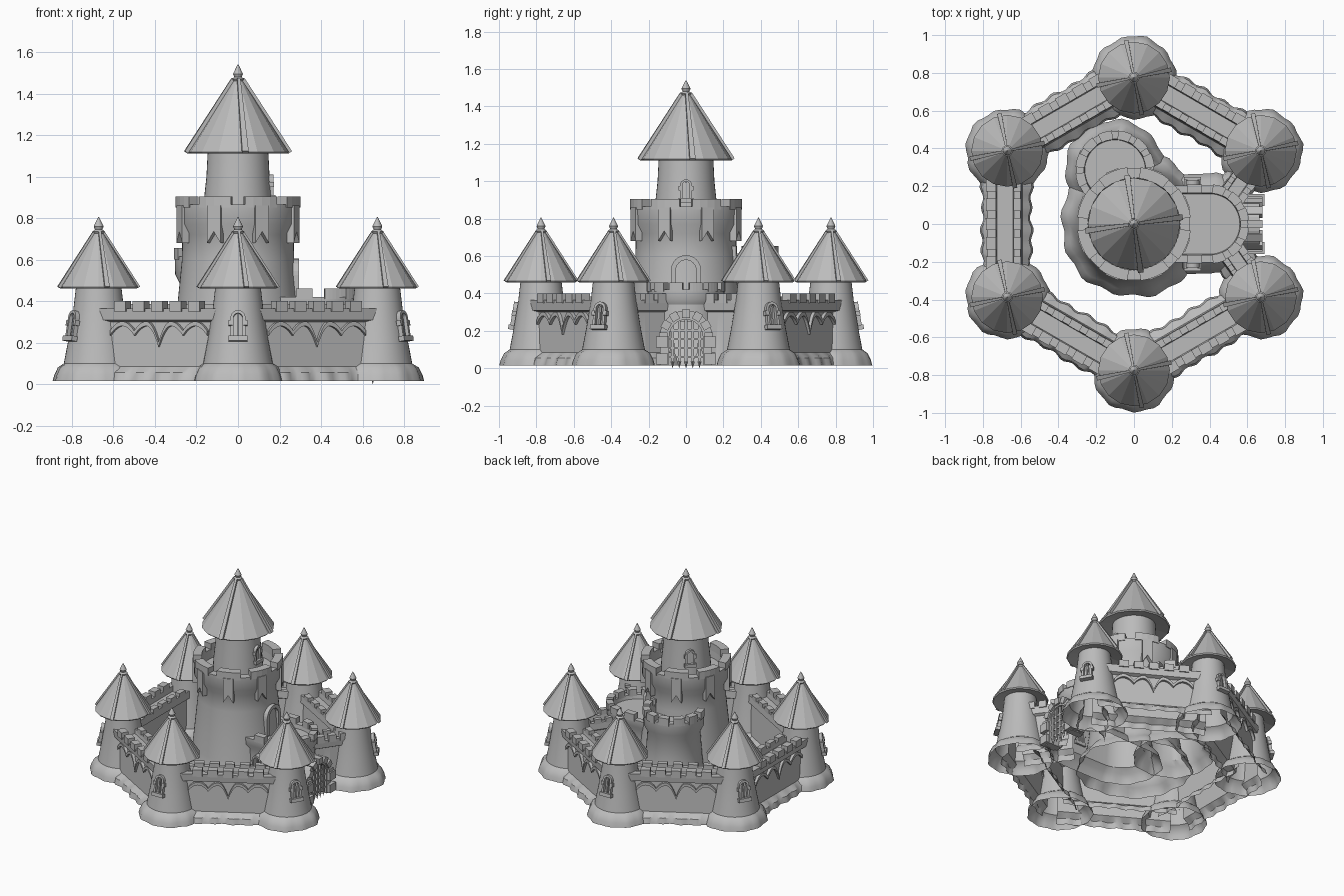
import bpy, bmesh
from math import sin, cos, pi, radians, atan2, hypot
from mathutils import Matrix, Vector

cube = bpy.data.objects.get("Cube")
if cube:
    bpy.data.objects.remove(cube, do_unlink=True)

stone = bpy.data.materials.new("grey_stone")
stone.use_nodes = True
GREY = (0.5, 0.5, 0.5, 1)
stone.diffuse_color = GREY
stone.node_tree.nodes["Principled BSDF"].inputs["Base Color"].default_value = GREY


def finish(name, bm, flat=False):
    bmesh.ops.recalc_face_normals(bm, faces=bm.faces)
    me = bpy.data.meshes.new(name)
    bm.to_mesh(me)
    bm.free()
    me.materials.append(stone)
    if not flat:
        me.shade_smooth()
        me.set_sharp_from_angle(angle=radians(32))
    ob = bpy.data.objects.new(name, me)
    bpy.context.collection.objects.link(ob)
    return ob


def facing(centre, deg):
    """Local x points outwards, y sideways, z up."""
    return Matrix.Translation((centre[0], centre[1], 0)) @ Matrix.Rotation(radians(deg), 4, "Z")


def grid(bm, rows, closed):
    vs = [[bm.verts.new(p) for p in row] for row in rows]
    n = len(rows[0])
    for a, b in zip(vs, vs[1:]):
        for i in range(n if closed else n - 1):
            j = (i + 1) % n
            bm.faces.new((a[i], a[j], b[j], b[i]))
    return vs


def lathe(bm, profile, centre=(0, 0), segs=40, lumps=0, stretch=0, cap=False):
    """Turn (radius, z) pairs; rings below the foot line are lumpy like rock."""
    rows = []
    for r, z in profile:
        row = []
        for i in range(segs):
            a = 2 * pi * i / segs
            k = 1 + (0.025 * sin(lumps * a) + 0.015 * sin(5 * a + 1) if lumps and z < 0.1 else 0)
            back = stretch if cos(a) < -0.01 else 0
            row.append((centre[0] - back + r * k * cos(a), centre[1] + r * k * sin(a), z))
        rows.append(row)
    vs = grid(bm, rows, True)
    if cap:
        bm.faces.new(vs[-1])


def strip(bm, a, b, shift, m=Matrix()):
    """Solid band between two polylines, thickened along shift."""
    s = Vector(shift)
    rows = [[m @ q for q in (Vector(p), Vector(o), Vector(o) + s, Vector(p) + s)]
            for p, o in zip(a, b)]
    vs = grid(bm, rows, True)
    bm.faces.new(vs[0])
    bm.faces.new(vs[-1])


def box(bm, lo, hi, m=Matrix()):
    strip(bm, [lo, (hi[0], lo[1], lo[2])], [(lo[0], hi[1], lo[2]), (hi[0], hi[1], lo[2])],
          (0, 0, hi[2] - lo[2]), m)


def merlons(bm, centre, r0, r1, z0, z1, angles, span):
    for mid in angles:
        arc = [radians(mid + span * (i / 4 - 0.5)) for i in range(5)]
        strip(bm, [(r0 * cos(t), r0 * sin(t), z0) for t in arc],
              [(r1 * cos(t), r1 * sin(t), z0) for t in arc], (0, 0, z1 - z0),
              Matrix.Translation((centre[0], centre[1], 0)))


def arch(bm, m, half, rim, z0, top, depth):
    """Arched stone surround with straight legs."""
    def line(w):
        spring = top - half
        turn = [(0, w * cos(pi * i / 12), spring + w * sin(pi * i / 12)) for i in range(13)]
        return [(0, w, z0)] + turn + [(0, -w, z0)]
    strip(bm, line(half - rim), line(half), (depth, 0, 0), m)


def window(bm, m, w, z0, z1, depth):
    arch(bm, m, w, w * 0.4, z0, z1, depth)
    box(bm, (0, -w * 1.25, z0 - 0.015), (depth * 1.4, w * 1.25, z0 + 0.01), m)
    box(bm, (0, -w * 0.12, z0), (depth * 0.6, w * 0.12, z1 - w * 0.4), m)
    for side in (-1, 1):     # rough jamb stones
        y = side * w
        zm = z0 + (z1 - z0) * 0.45
        box(bm, (0, y - w * 0.25, zm), (depth * 1.1, y + w * 0.25, zm + 0.025), m)


def roof(name, centre, eave, z0, z1, inner, turn):
    bm = bmesh.new()
    k = eave / 0.19
    lathe(bm, [(inner, z0 + 0.02), (eave * 0.97, z0), (eave, z0 + 0.008), (0.02, z1)], centre, 16)
    for i in range(4):       # raised ribs down the slope
        w = 0.012 * k
        a = [(eave * 1.0, -w, z0 + 0.002), (0.015, -w / 2, z1)]
        b = [(x, -y, z) for x, y, z in a]
        strip(bm, a, b, (0.012 * k, 0, 0.008 * k), facing(centre, turn + 90 * i))
    finish(name, bm, flat=True)
    bm = bmesh.new()
    lathe(bm, [(0.02, z1 - 0.01), (0.03, z1 + 0.005), (0.018, z1 + 0.015),
               (0.024, z1 + 0.03), (0.002, z1 + 0.075)], centre, 12, cap=True)
    finish(name + "_finial", bm)


# Six outer towers at the corners of the hexagon
R = 0.775
corners = [(R * cos(radians(30 + 60 * i)), R * sin(radians(30 + 60 * i))) for i in range(6)]
for i, c in enumerate(corners):
    bm = bmesh.new()
    lathe(bm, [(0.22, 0.015), (0.212, 0.045), (0.195, 0.08), (0.168, 0.1), (0.145, 0.22),
               (0.122, 0.36), (0.108, 0.48)], c, 40, lumps=11)
    finish(f"tower_body_{i}", bm)
    bm = bmesh.new()
    lean = facing(c, 30 + 60 * i) @ Matrix.Translation((0.146, 0, 0.21)) @ Matrix.Rotation(radians(-9.5), 4, "Y")
    window(bm, lean, 0.036, 0.01, 0.145, 0.022)
    finish(f"tower_window_{i}", bm, flat=True)
    roof(f"tower_roof_{i}", c, 0.19, 0.46, 0.73, 0.1, 12)

# Curtain wall section, from outer foot over the walkway to inner foot
SECTION = [(0.135, 0.015), (0.125, 0.055), (0.09, 0.085), (0.075, 0.30), (0.1, 0.31), (0.105, 0.365),
           (0.06, 0.365), (0.055, 0.33), (-0.03, 0.33), (-0.035, 0.36), (-0.07, 0.36),
           (-0.075, 0.31), (-0.06, 0.30), (-0.08, 0.085), (-0.12, 0.055), (-0.13, 0.015)]


def trim_height(u):
    """Lower edge of the scalloped moulding; the middle pendant hangs deepest."""
    near = min((-0.27, -0.135, 0, 0.135, 0.27), key=lambda p: abs(u - p))
    drop = 0.10 if near == 0 else 0.045
    return 0.28 - drop * (1 - min(1, abs(u - near) / 0.0675)) ** 2


def wall(name, a, b, scale=1.0, trim=True, teeth=5):
    length = hypot(b[0] - a[0], b[1] - a[1])
    mid = ((a[0] + b[0]) / 2, (a[1] + b[1]) / 2)
    m = facing(mid, math_deg(a, b))
    bm = bmesh.new()
    rows = []
    for i in range(37):
        u = length * (i / 36 - 0.5)
        lump = 1 + 0.06 * sin(u * 55) + 0.03 * sin(u * 23)
        rows.append([m @ Vector((x * scale * (lump if z < 0.06 else 1), u, z)) for x, z in SECTION])
    grid(bm, rows, False)
    finish(name, bm)
    bm = bmesh.new()
    span = length - 0.26 if trim else length * 0.7
    pitch = span / teeth
    for i in range(teeth):
        y = (i - (teeth - 1) / 2) * pitch
        w = pitch * 0.32
        box(bm, (0.06 * scale, y - w, 0.35), (0.112 * scale, y + w, 0.4), m)
        box(bm, (-0.072 * scale, y - w, 0.35), (-0.032 * scale, y + w, 0.385), m)
    if trim:
        us = [(i / 64 - 0.5) * 0.54 for i in range(65)]
        strip(bm, [(0.07, u, trim_height(u)) for u in us],
              [(0.07, u, trim_height(u) + 0.022) for u in us], (0.026, 0, 0), m)
    finish(name + "_battlements", bm, flat=True)


def math_deg(a, b):
    """Direction square to a wall, pointing away from the courtyard."""
    return atan2(-(b[0] - a[0]), b[1] - a[1]) * 180 / pi


for i in range(5):
    wall(f"curtain_wall_{i}", corners[i], corners[i + 1])
wall("gate_wall_left", (0.47, 0.1), corners[0], 0.75, False, 3)
wall("gate_wall_right", corners[5], (0.47, -0.1), 0.75, False, 3)

# Great keep with parapet, merlons and swallow-tailed hangings
bm = bmesh.new()
lathe(bm, [(0.385, 0.015), (0.375, 0.05), (0.35, 0.08), (0.325, 0.12), (0.305, 0.25), (0.288, 0.42),
           (0.27, 0.6), (0.268, 0.72), (0.295, 0.77), (0.297, 0.865), (0.245, 0.865),
           (0.24, 0.8), (0.1, 0.8)], (0, 0), 64, lumps=13, cap=True)
finish("keep_body", bm)
bm = bmesh.new()
eighths = [22.5 + 45 * i for i in range(8)]
merlons(bm, (0, 0), 0.243, 0.302, 0.85, 0.905, eighths, 32)
finish("keep_merlons", bm, flat=True)
bm = bmesh.new()
for deg in eighths:
    strip(bm, [(0.27, y, 0.86) for y in (-0.035, 0, 0.035)],
          [(0.27, -0.035, 0.68), (0.27, 0, 0.735), (0.27, 0.035, 0.68)],
          (0.036, 0, 0), facing((0, 0), deg))
finish("keep_hangings", bm, flat=True)
bm = bmesh.new()
arch(bm, facing((0.25, 0), 0), 0.08, 0.026, 0.4, 0.605, 0.045)
finish("keep_doorway", bm, flat=True)

# Upper turret
bm = bmesh.new()
lathe(bm, [(0.17, 0.79), (0.165, 0.88), (0.152, 1.0), (0.145, 1.14)])
finish("turret_body", bm)
bm = bmesh.new()
for deg in (0, 135):
    window(bm, facing((0, 0), deg) @ Matrix.Translation((0.145, 0, 0)), 0.032, 0.9, 1.01, 0.026)
finish("turret_windows", bm, flat=True)
roof("turret_roof", (0, 0), 0.245, 1.11, 1.465, 0.14, 8)

# Lower round tower behind the keep
DRUM = (-0.1, 0.285)
bm = bmesh.new()
lathe(bm, [(0.265, 0.015), (0.255, 0.05), (0.235, 0.085), (0.21, 0.12), (0.19, 0.3), (0.178, 0.48),
           (0.203, 0.53), (0.205, 0.615), (0.165, 0.615), (0.16, 0.56), (0.08, 0.56)],
      DRUM, 48, lumps=10, cap=True)
finish("rear_drum", bm)
bm = bmesh.new()
merlons(bm, DRUM, 0.162, 0.21, 0.6, 0.655, range(-15, 225, 30), 21)
finish("rear_drum_merlons", bm, flat=True)

# Gatehouse running from the keep to the gate, with an opening in its front
GATE = (0.4, 0)
bm = bmesh.new()
lathe(bm, [(0.265, 0.015), (0.255, 0.05), (0.235, 0.08), (0.205, 0.11), (0.198, 0.18), (0.192, 0.25),
           (0.188, 0.34), (0.205, 0.37), (0.205, 0.42), (0.165, 0.42), (0.16, 0.39), (0.1, 0.39)],
      GATE, 48, lumps=10, stretch=0.3, cap=True)
hole = [f for f in bm.faces for p in [f.calc_center_median()]
        if p.x > 0.5 and abs(p.y) < 0.095 and p.z < 0.24]
bmesh.ops.delete(bm, geom=hole, context="FACES")
finish("gatehouse_body", bm)
bm = bmesh.new()
merlons(bm, GATE, 0.163, 0.21, 0.41, 0.46, range(-75, 76, 30), 20)
for side in (-1, 1):
    y0, y1 = sorted((side * 0.163, side * 0.21))
    box(bm, (0.28, y0, 0.41), (0.36, y1, 0.46))
    window(bm, facing((0.31, side * 0.185), side * 90), 0.036, 0.19, 0.32, 0.045)
finish("gatehouse_merlons_and_windows", bm, flat=True)

# Gate surround with rough stones, and the portcullis
bm = bmesh.new()
arch(bm, facing((0.56, 0), 0), 0.14, 0.05, 0.015, 0.31, 0.105)
for side in (-1, 1):
    for z in (0.02, 0.11):
        y0, y1 = sorted((side * 0.095, side * 0.16))
        box(bm, (0.57, y0, z), (0.69, y1, z + 0.06))
for i in range(7):
    t = pi * i / 6
    block = Matrix.Translation((0, 0, 0.17)) @ Matrix.Rotation(t, 4, "X")
    box(bm, (0.57, 0.1, -0.022), (0.68, 0.145, 0.022), block)
finish("gate_surround", bm, flat=True)
bm = bmesh.new()
for i in range(-2, 3):
    y = i * 0.036
    top = 0.17 + (0.0088 - y * y) ** 0.5
    box(bm, (0.642, y - 0.007, 0.035), (0.656, y + 0.007, top))
    spike = Matrix.Translation((0.649, y, 0.018)) @ Matrix.Rotation(pi, 4, "X")
    bmesh.ops.create_cone(bm, cap_ends=True, segments=4, radius1=0.011, radius2=0,
                          depth=0.036, matrix=spike)
for z in (0.06, 0.108, 0.156, 0.204):
    box(bm, (0.645, -0.09, z - 0.006), (0.653, 0.09, z + 0.006))
finish("portcullis", bm, flat=True)
